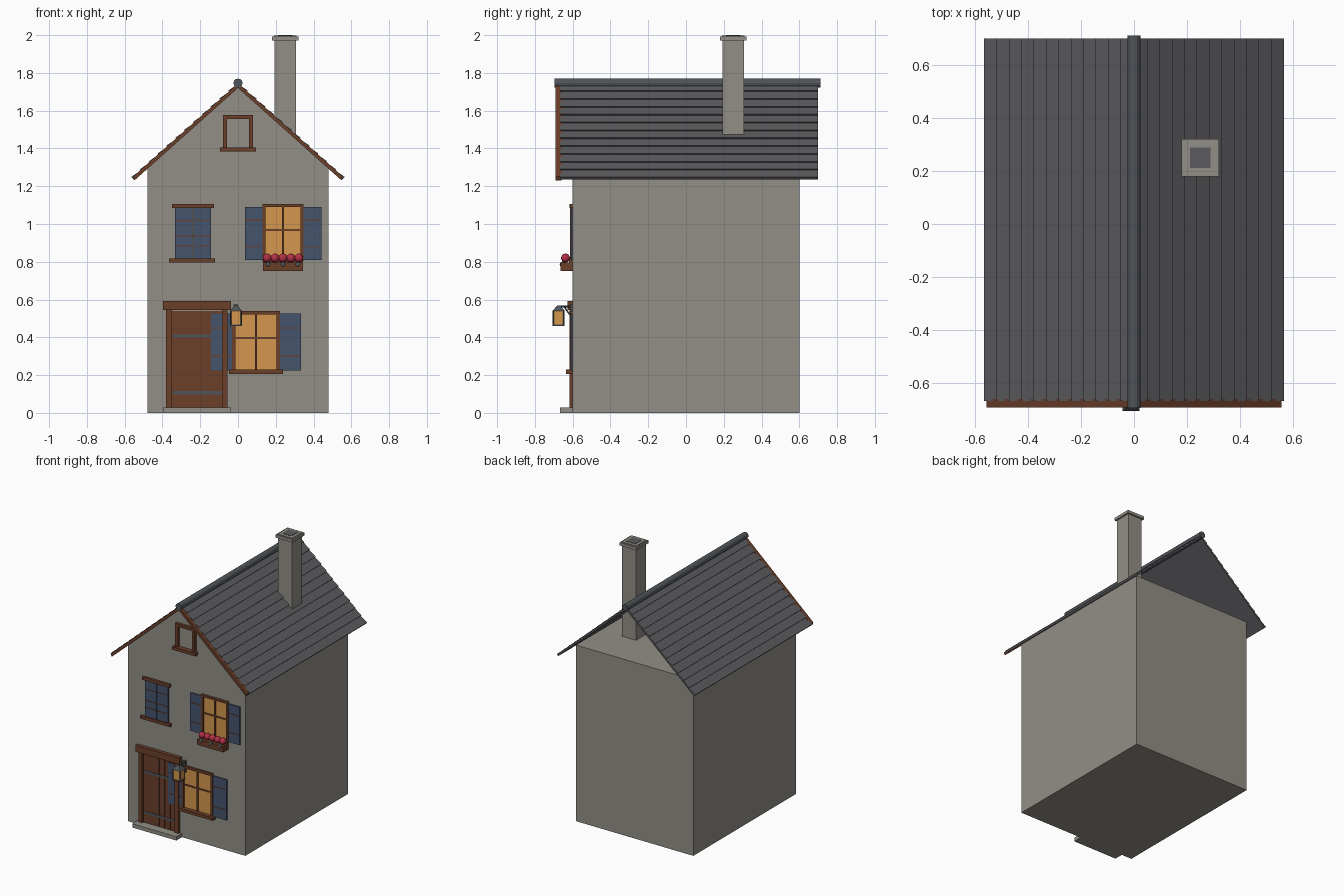
import bpy, bmesh, math
from mathutils import Matrix, Vector

cube = bpy.data.objects.get("Cube")
if cube:
    bpy.data.objects.remove(cube)


def material(name, *rgb):
    m = bpy.data.materials.new(name)
    m.use_nodes = True
    m.diffuse_color = (*rgb, 1)
    m.node_tree.nodes["Principled BSDF"].inputs["Base Color"].default_value = (*rgb, 1)
    return m


stone = material("plaster grey", .29, .275, .24)
slate = material("slate grey", .105, .105, .115)
wood = material("brown wood", .145, .049, .023)
blue = material("shutter blue", .06, .087, .15)
glow = material("warm glass", .66, .31, .075)
red = material("flower red", .46, .03, .065)
iron = material("dark iron", .08, .09, .1)
FRONT = -.6


def finish(name, bm, *mats):
    bmesh.ops.recalc_face_normals(bm, faces=bm.faces)
    mesh = bpy.data.meshes.new(name)
    bm.to_mesh(mesh)
    bm.free()
    for m in mats:
        mesh.materials.append(m)
    ob = bpy.data.objects.new(name, mesh)
    bpy.context.collection.objects.link(ob)
    return ob


def box(name, mat, x0, x1, y0, y1, z0, z1):
    bm = bmesh.new()
    size = Matrix.Diagonal((x1 - x0, y1 - y0, z1 - z0, 1))
    mid = Matrix.Translation(((x0 + x1) / 2, (y0 + y1) / 2, (z0 + z1) / 2))
    bmesh.ops.create_cube(bm, size=1, matrix=mid @ size)
    return finish(name, bm, mat)


def plate(name, mat, x0, x1, z0, z1, depth):
    """Box standing out from the front wall."""
    return box(name, mat, x0, x1, FRONT - depth, FRONT + .005, z0, z1)


def prism(name, mat, points, y0, y1):
    """Extrude an (x, z) outline along y."""
    bm = bmesh.new()
    face = bm.faces.new([bm.verts.new((x, y0, z)) for x, z in points])
    ext = bmesh.ops.extrude_face_region(bm, geom=[face])
    bmesh.ops.translate(bm, vec=(0, y1 - y0, 0),
                        verts=[v for v in ext["geom"] if isinstance(v, bmesh.types.BMVert)])
    return finish(name, bm, mat)


def rod(name, mat, start, end, radius, top=None, sides=8, turn=0):
    a, b = Vector(start), Vector(end)
    bm = bmesh.new()
    place = Matrix.Translation((a + b) / 2) @ (b - a).to_track_quat("Z", "Y").to_matrix().to_4x4()
    bmesh.ops.create_cone(bm, cap_ends=True, segments=sides, radius1=radius,
                          radius2=radius if top is None else top, depth=(b - a).length,
                          matrix=place @ Matrix.Rotation(turn, 4, "Z"))
    return finish(name, bm, mat)


def ball(name, mat, centre, radius):
    bm = bmesh.new()
    bmesh.ops.create_icosphere(bm, subdivisions=2, radius=radius, matrix=Matrix.Translation(centre))
    ob = finish(name, bm, mat)
    for p in ob.data.polygons:
        p.use_smooth = True


# Walls: block with a flat top and a gable only at the front
TOP = 1.3
box("house_walls", stone, -.48, .48, FRONT, .6, 0, TOP)
prism("front_gable", stone, [(-.48, TOP), (.48, TOP), (0, 1.73)], FRONT, -.57)

# Roof: overlapping slate courses on each slope
RIDGE, EAVE_X, EAVE_Z, ROWS = 1.742, .56, 1.243, 12
for side, label in ((-1, "right"), (1, "left")):
    run, drop = EAVE_X, RIDGE - EAVE_Z
    normal = Vector((drop, run)).normalized()
    outline = [Vector((0, RIDGE))]
    for i in range(ROWS):
        low = Vector((run, -drop)) * ((i + 1) / ROWS) + Vector((0, RIDGE))
        outline += [low + normal * .008, low]
    outline += [Vector((EAVE_X, EAVE_Z)) - normal * .009, Vector((0, RIDGE - .013))]
    prism(label + "_slate_slope", slate, [(side * p.x, p.y) for p in outline], -.668, .7)
    # Barge board under the front edge
    prism(label + "_barge_board", wood,
          [(0, RIDGE + .003), (side * .556, EAVE_Z + .008),
           (side * .548, EAVE_Z - .012), (0, RIDGE - .022)], -.692, -.66)
rod("ridge_cap", iron, (0, -.695, 1.746), (0, .712, 1.746), .024, sides=12)

# Chimney
box("chimney_stack", stone, .192, .308, .192, .308, TOP, 1.98)
box("chimney_cap", stone, .18, .32, .18, .32, 1.972, 1.993)
box("chimney_rim", stone, .19, .31, .19, .31, 1.99, 1.998)
box("chimney_opening", slate, .212, .288, .212, .288, 1.99, 2)

# Door
planks, left, right = 6, -.35, -.085
step = (right - left) / planks
plate("door_backing", wood, left, right, .025, .54, .002)
for i in range(planks):
    x = left + i * step
    plate("door_plank", wood, x + .002, x + step - .002, .03, .537, .006)
for z in (.106, .407):
    plate("door_strap", iron, -.345, right, z - .009, z + .009, .009)
plate("door_post", wood, -.38, left, .025, .55, .018)
plate("door_post", wood, right, -.055, .025, .55, .018)
plate("door_lintel", wood, -.397, -.037, .545, .593, .028)
plate("doorstep", stone, -.397, -.037, 0, .028, .066)


# Windows
def frame(name, x0, x1, z0, z1, w, depth=.015):
    plate(name + "_jamb", wood, x0, x0 + w, z0, z1, depth)
    plate(name + "_jamb", wood, x1 - w, x1, z0, z1, depth)
    plate(name + "_head", wood, x0, x1, z1 - w, z1, depth)


def sill(name, x0, x1, z, depth=.035):
    plate(name, wood, x0, x1, z - .022, z, depth)


def shutter(x0, x1, z0, z1):
    plate("shutter", blue, x0, x1, z0, z1, .01)
    for f in (.25, .75):
        z = z0 + (z1 - z0) * f
        plate("shutter_batten", wood, x0 + .004, x1 - .004, z - .003, z + .003, .012)


def window(name, x0, x1, z0, z1, w, reach, bar_z):
    plate(name + "_pane", glow, x0, x1, z0, z1, .004)
    frame(name, x0, x1, z0, z1, w)
    mid = (x0 + x1) / 2
    plate(name + "_mullion", wood, mid - .005, mid + .005, z0, z1, .012)
    plate(name + "_bar", wood, x0, x1, bar_z - .005, bar_z + .005, .01)
    shutter(x0 - reach, x0, z0 + .005, z1 - .015)
    shutter(x1, x1 + reach, z0 + .005, z1 - .015)


window("lower_window", -.032, .222, .22, .54, .018, .111, .397)
sill("lower_sill", -.047, .238, .229)
window("upper_window", .129, .348, .805, 1.105, .016, .093, .968)

frame("attic_window", -.08, .08, 1.4, 1.577, .022, .02)
sill("attic_sill", -.095, .095, 1.405)

# Closed shutters
shutter(-.333, -.24, .815, 1.087)
shutter(-.236, -.143, .815, 1.087)
plate("closed_window_batten", wood, -.33, -.146, .934, .94, .012)
plate("closed_window_lintel", wood, -.35, -.127, 1.085, 1.107, .018)
sill("closed_window_sill", -.365, -.122, .818, .02)

# Flower box
plate("flower_box", wood, .132, .344, .752, .795, .064)
plate("flower_box_rail", wood, .132, .344, .795, .812, .02)
for i in range(5):
    ball("flower", red, (.154 + i * .042, FRONT - .038, .82), .024)
for i in range(3):
    ball("leaf", iron, (.16 + i * .078, FRONT - .053, .785), .016)

# Lantern on a bracket
LX, LY = -.011, -.674
box("lantern_glass", glow, LX - .028, LX + .028, LY - .028, LY + .028, .467, .54)
for sx in (-1, 1):
    for sy in (-1, 1):
        x, y = LX + sx * .028, LY + sy * .028
        rod("lantern_corner", iron, (x, y, .462), (x, y, .542), .004, sides=4)
box("lantern_base", iron, LX - .032, LX + .032, LY - .032, LY + .032, .46, .467)
rod("lantern_roof", iron, (LX, LY, .54), (LX, LY, .568), .046, .012, 4, math.pi / 4)
rod("lantern_arm", iron, (LX, LY, .563), (LX, FRONT, .563), .005)
rod("lantern_brace", iron, (LX, LY + .03, .56), (LX, FRONT, .5), .004)
plate("lantern_mount", iron, LX - .012, LX + .012, .49, .575, .012)
